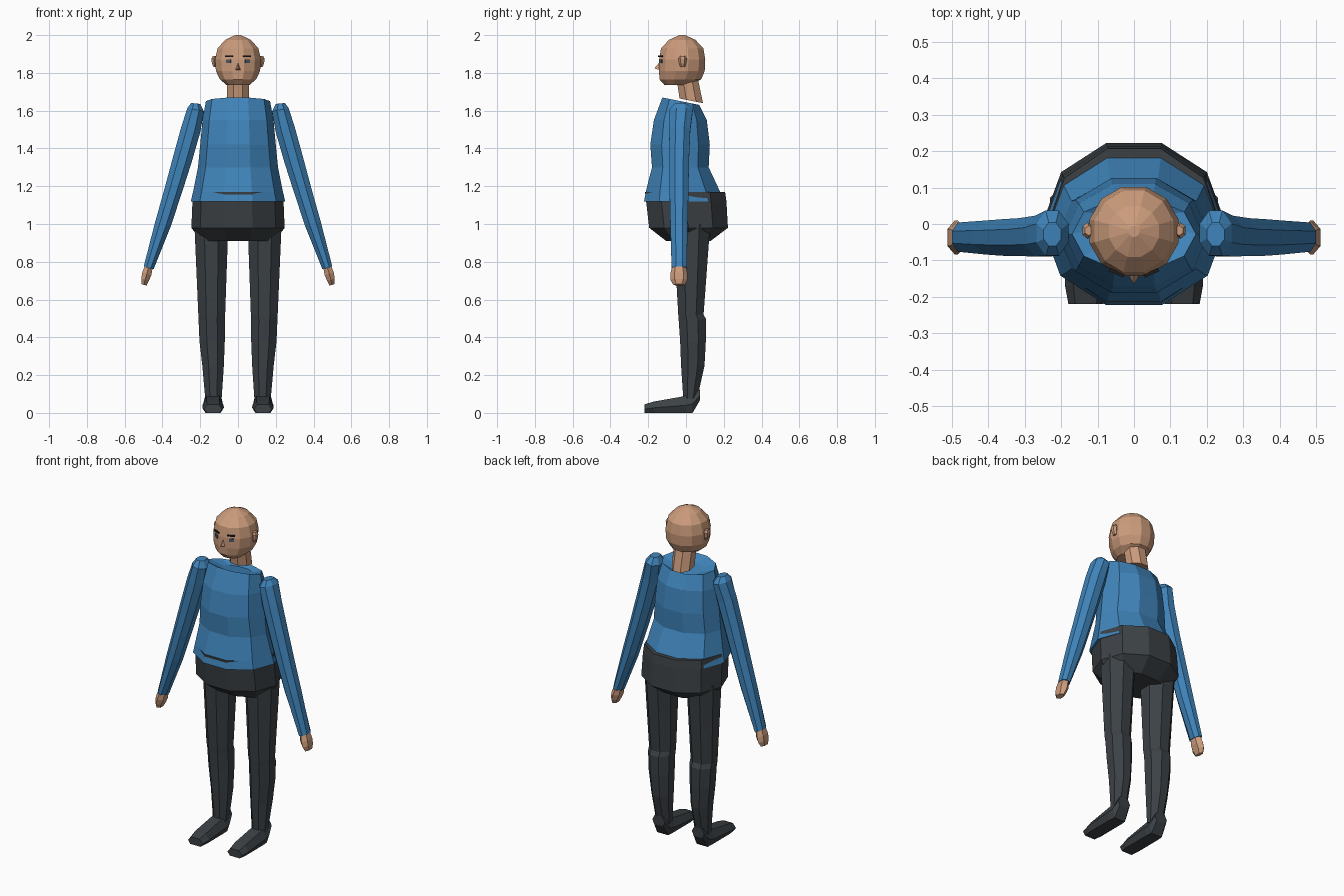
import bpy, bmesh, math
from mathutils import Vector

if "Cube" in bpy.data.objects:
    bpy.data.objects.remove(bpy.data.objects["Cube"])


def material(name, rgb):
    m = bpy.data.materials.new(name)
    m.diffuse_color = (*rgb, 1)
    m.use_nodes = True
    m.node_tree.nodes["Principled BSDF"].inputs["Base Color"].default_value = m.diffuse_color
    return m


SKIN = material("skin", (0.60, 0.33, 0.20))
BLUE = material("blue sweater", (0.05, 0.23, 0.49))
DARK = material("charcoal trousers", (0.045, 0.053, 0.060))
EYE = material("slate eye", (0.07, 0.10, 0.14))
BROW = material("dark brow", (0.012, 0.012, 0.014))


def finish(name, bm, mat):
    bmesh.ops.recalc_face_normals(bm, faces=bm.faces)
    me = bpy.data.meshes.new(name)
    bm.to_mesh(me)
    bm.free()
    me.materials.append(mat)
    ob = bpy.data.objects.new(name, me)
    bpy.context.collection.objects.link(ob)
    return ob


def ring(n, cx, cy, z, rx, ry, tx=0, ty=0, half=True):
    """Elliptical ring, tilted by slopes tx and ty; half puts flats on the axes."""
    k = 1 / math.cos(math.pi / n) if half else 1
    pts = []
    for i in range(n):
        a = 2 * math.pi * (i + (0.5 if half else 0)) / n
        dx, dy = rx * k * math.cos(a), ry * k * math.sin(a)
        pts.append((cx + dx, cy + dy, z + tx * dx + ty * dy))
    return pts


def loft(name, rings, mat, side=1):
    """Skin a list of point rings and cap both ends; side=-1 mirrors in x."""
    bm = bmesh.new()
    rows = [[bm.verts.new((side * x, y, z)) for x, y, z in r] for r in rings]
    for a, b in zip(rows, rows[1:]):
        for i in range(len(a)):
            j = (i + 1) % len(a)
            bm.faces.new((a[i], a[j], b[j], b[i]))
    bm.faces.new(rows[0])
    bm.faces.new(rows[-1])
    return finish(name, bm, mat)


def waist_ring(z, rx, front, back, ty=0):
    """Ten-sided body ring given by its front and back extents."""
    ry = (back - front) / 2 / math.sin(math.radians(72))
    return ring(10, 0, (front + back) / 2, z, rx, ry, 0, ty, False)


def plate(name, loc, size, turn, mat):
    bm = bmesh.new()
    bmesh.ops.create_cube(bm, size=1)
    bmesh.ops.scale(bm, vec=size, verts=bm.verts)
    ob = finish(name, bm, mat)
    ob.location = loc
    ob.rotation_euler = (0, 0, turn)


# head
loft("head", [ring(12, 0, cy, z, rx, ry) for z, rx, cy, ry in (
    (1.737, .062, -.045, .070), (1.765, .095, -.030, .110),
    (1.81, .117, -.022, .121), (1.87, .122, -.020, .122),
    (1.93, .108, -.020, .112), (1.975, .068, -.020, .070),
    (2.0, .015, -.020, .015))], SKIN)

# neck, leaning forward
loft("neck", [ring(8, 0, .028, 1.652, .058, .062, 0, -.2),
              ring(8, 0, .003, 1.79, .060, .058, 0, -.2)], SKIN)

# nose
bm = bmesh.new()
v = [bm.verts.new(p) for p in ((0, -.138, 1.86), (-.02, -.13, 1.812),
                               (.02, -.13, 1.812), (0, -.167, 1.824))]
for f in ((0, 1, 3), (0, 3, 2), (1, 2, 3), (0, 2, 1)):
    bm.faces.new([v[i] for i in f])
finish("nose", bm, SKIN)

# sweater body with a sunken neckline
loft("sweater", [
    waist_ring(1.12, .250, -.222, .200),
    waist_ring(1.17, .238, -.213, .181),
    waist_ring(1.30, .212, -.180, .120),
    waist_ring(1.42, .200, -.189, .126),
    waist_ring(1.55, .188, -.170, .110),
    waist_ring(1.65, .170, -.125, .070, -.2),
    waist_ring(1.625, .09, -.075, .050, -.2)], BLUE)

# trouser top
loft("trouser_hips", [
    waist_ring(.91, .195, -.105, .130),
    waist_ring(.98, .247, -.195, .222),
    waist_ring(1.12, .241, -.211, .214),
    waist_ring(1.17, .236, -.217, .207)], DARK)

for s, tag in ((1, "left"), (-1, "right")):
    # sleeve
    loft(tag + "_sleeve", [ring(8, cx, cy, z, rx, ry, t) for cx, cy, z, rx, ry, t in (
        (.473, -.036, .768, .026, .040, .3), (.397, -.037, 1.0, .041, .046, .3),
        (.345, -.037, 1.17, .045, .050, .3), (.295, -.036, 1.34, .049, .052, .3),
        (.250, -.033, 1.50, .050, .056, .3), (.224, -.025, 1.605, .044, .062, .2),
        (.224, -.028, 1.638, .024, .032, .1))], BLUE, s)
    # hand
    loft(tag + "_hand", [ring(6, cx, -.037, z, rx, ry, .3) for cx, z, rx, ry in (
        (.498, .678, .014, .026), (.492, .705, .020, .040),
        (.483, .735, .024, .040), (.470, .785, .020, .030))], SKIN, s)
    # trouser leg with the calf stepping out under the knee
    loft(tag + "_trouser_leg", [ring(8, cx, cy, z, rx, ry) for cx, cy, z, rx, ry in (
        (.130, .022, .07, .043, .036), (.132, .036, .25, .057, .062),
        (.137, .037, .38, .067, .068), (.139, .034, .495, .070, .073),
        (.139, .026, .52, .071, .067), (.140, .028, .75, .080, .082),
        (.141, .030, 1.0, .090, .098))], DARK, s)
    # shoe: hexagonal sections from toe to heel
    loft(tag + "_shoe", [[(.132 + k * w, y, z0 + h * (z1 - z0)) for k, h in (
        (-.7, 0), (.7, 0), (1, .45), (.6, 1), (-.6, 1), (-1, .45))]
        for y, w, z0, z1 in (
            (-.22, .048, 0, .045), (-.17, .057, 0, .060), (0, .056, 0, .090),
            (.035, .052, 0, .105), (.073, .042, .065, .123))], DARK, s)
    # ear
    loft(tag + "_ear", [ring(6, x, -.018, z, rx, ry) for z, x, rx, ry in (
        (1.83, .122, .008, .010), (1.85, .126, .012, .016),
        (1.875, .127, .014, .020), (1.89, .124, .010, .012))], SKIN, s)
    # eye and brow
    plate(tag + "_eye", (s * .050, -.132, 1.862), (.028, .008, .020), s * math.radians(30), EYE)
    plate(tag + "_brow", (s * .048, -.134, 1.888), (.044, .009, .008), s * math.radians(24), BROW)
